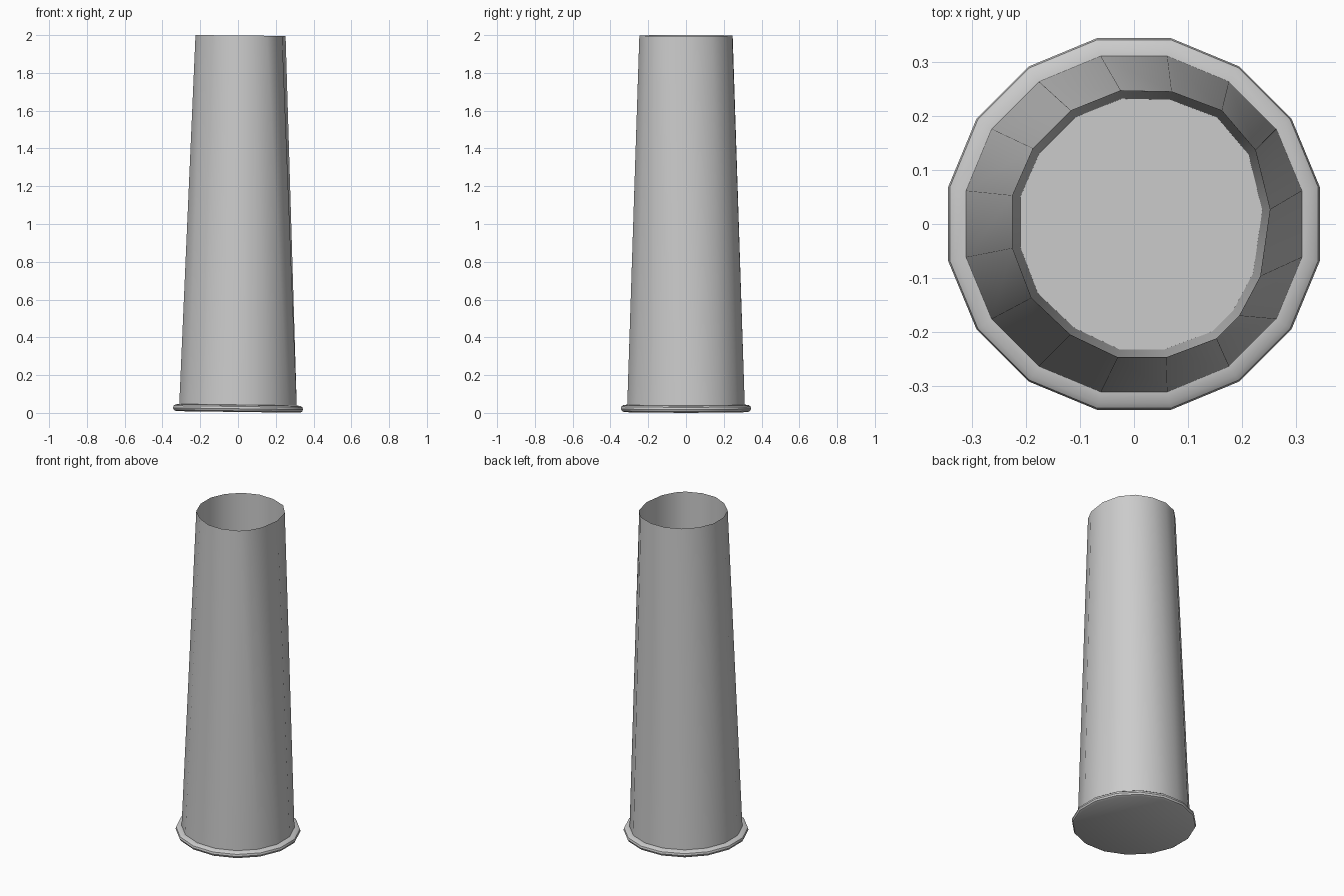
import bpy, bmesh, math
from mathutils import Vector

if "Cube" in bpy.data.objects:
    bpy.data.objects.remove(bpy.data.objects["Cube"])

N = 16
TILT = -0.013  # the foot and rim lean slightly toward +x

# Slightly uneven hand-shaped rim, clockwise from the back
RIM = [(0.07, 0.245), (0.163, 0.21), (0.225, 0.137), (0.252, 0.027),
       (0.234, -0.097), (0.195, -0.17), (0.153, -0.212), (0.06, -0.247),
       (-0.03, -0.247), (-0.118, -0.205), (-0.19, -0.137), (-0.225, -0.045),
       (-0.225, 0.053), (-0.187, 0.14), (-0.117, 0.21), (-0.025, 0.247)]


def circle(r, z):
    pts = []
    for i in range(N):
        a = math.radians(78.75 - 22.5 * i)
        x, y = r * math.cos(a), r * math.sin(a)
        pts.append(Vector((x, y, z + TILT * x)))
    return pts


def rim(scale, z):
    return [Vector((0.013 + (x - 0.013) * scale, y * scale, z - 0.01 * x)) for x, y in RIM]


# Rings from underside, round the flange, up the wall, over the rim and down inside
rings = [circle(0.335, 0.005), circle(0.346, 0.011), circle(0.351, 0.022),
         circle(0.348, 0.034), circle(0.338, 0.041), circle(0.317, 0.043),
         rim(1.0, 1.998), rim(0.94, 0.06)]

bm = bmesh.new()
loops = [[bm.verts.new(p) for p in ring] for ring in rings]
for a, b in zip(loops, loops[1:]):
    for i in range(N):
        j = (i + 1) % N
        bm.faces.new((a[i], a[j], b[j], b[i]))
bm.faces.new(loops[0])   # underside
bm.faces.new(loops[-1])  # inner floor
bmesh.ops.recalc_face_normals(bm, faces=bm.faces[:])

mesh = bpy.data.meshes.new("tapered_cup")
bm.to_mesh(mesh)
bm.free()
cup = bpy.data.objects.new("tapered_cup", mesh)
bpy.context.collection.objects.link(cup)
bpy.context.view_layer.objects.active = cup
cup.select_set(True)
bpy.ops.object.shade_smooth_by_angle(angle=math.radians(35))
